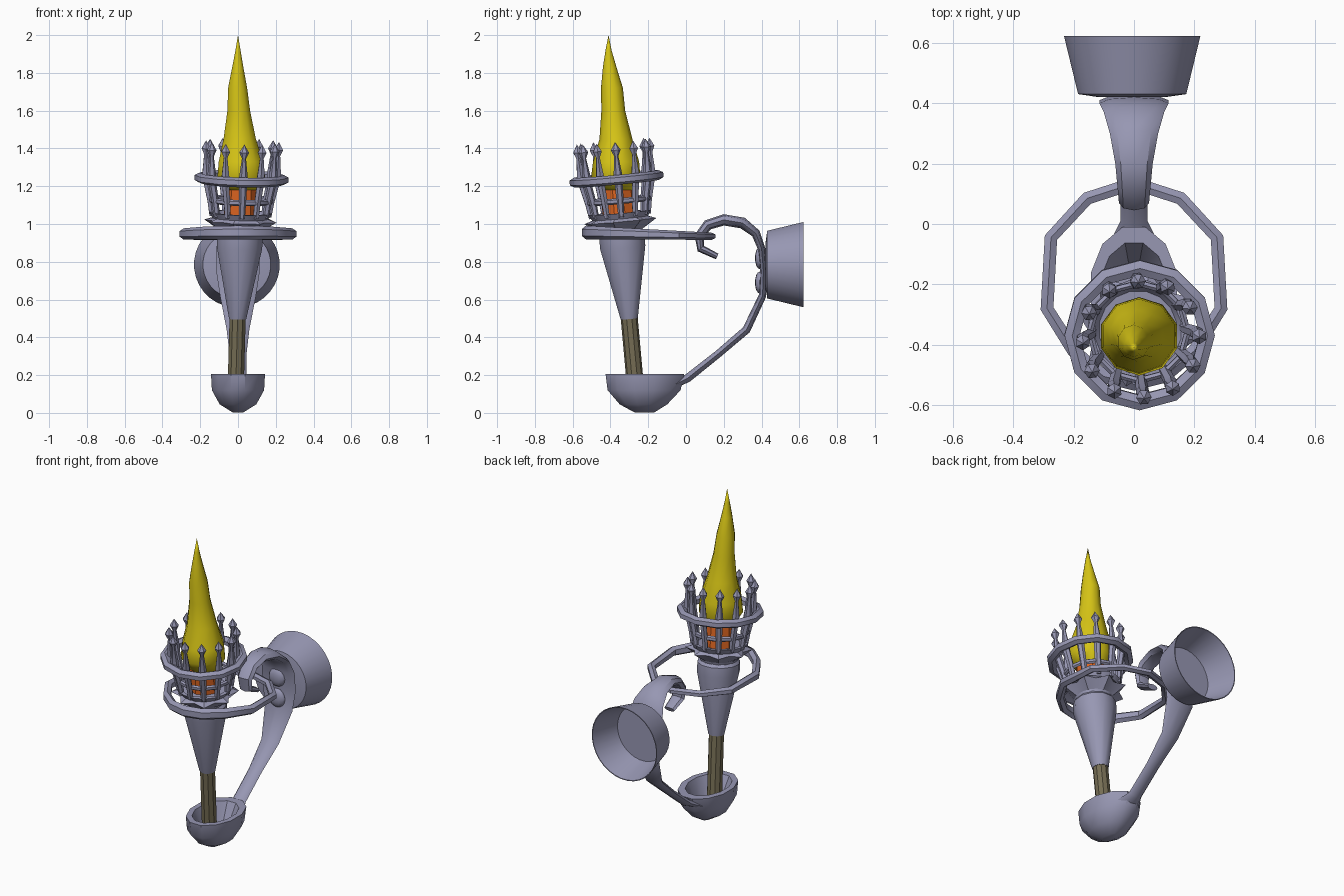
import bpy, bmesh
from math import sin, cos, pi, radians
from mathutils import Matrix, Vector

cube = bpy.data.objects.get("Cube")
if cube:
    bpy.data.objects.remove(cube, do_unlink=True)


def material(name, r, g, b):
    m = bpy.data.materials.new(name)
    m.use_nodes = True
    m.diffuse_color = (r, g, b, 1)
    bsdf = next(n for n in m.node_tree.nodes if n.type == 'BSDF_PRINCIPLED')
    bsdf.inputs["Base Color"].default_value = (r, g, b, 1)
    return m


STEEL = material("blue grey steel", .31, .31, .45)
FLAME = material("flame yellow", .68, .56, .008)
EMBER = material("ember orange", .72, .13, .015)
WOOD = material("dull brown wood", .18, .155, .09)

# The torch leans forward and a touch to one side
LEAN = (Matrix.Translation((-.016, -.255, 0)) @ Matrix.Rotation(radians(1.6), 4, 'Y')
        @ Matrix.Rotation(radians(5.2), 4, 'X'))


def finish(name, bm, mat, matrix=None, angle=35):
    bmesh.ops.remove_doubles(bm, verts=bm.verts, dist=1e-4)
    bmesh.ops.recalc_face_normals(bm, faces=bm.faces)
    mesh = bpy.data.meshes.new(name)
    bm.to_mesh(mesh)
    bm.free()
    mesh.materials.append(mat)
    if matrix:
        mesh.transform(matrix)
    ob = bpy.data.objects.new(name, mesh)
    bpy.context.collection.objects.link(ob)
    bpy.ops.object.select_all(action='DESELECT')
    ob.select_set(True)
    bpy.context.view_layer.objects.active = ob
    bpy.ops.object.shade_smooth_by_angle(angle=radians(angle))
    return ob


def skin(bm, rings, closed=False, caps=(True, True)):
    """Bridge rings of points with quads and cap the ends."""
    rows = [[bm.verts.new(p) for p in ring] for ring in rings]
    n = len(rows[0])
    pairs = list(zip(rows, rows[1:])) + ([(rows[-1], rows[0])] if closed else [])
    for a, b in pairs:
        for i in range(n):
            bm.faces.new((a[i], a[(i + 1) % n], b[(i + 1) % n], b[i]))
    if not closed:
        if caps[0]:
            bm.faces.new(rows[0])
        if caps[1]:
            bm.faces.new(rows[-1])


def ellipse(n, z, rx, ry=None, cx=0, cy=0, spike=1):
    """One horizontal ring; spike scales every other point."""
    ry = rx if ry is None else ry
    out = []
    for i in range(n):
        a, k = 2 * pi * (i + .5) / n, spike if i % 2 else 1
        out.append(Vector((cx + rx * k * cos(a), cy + ry * k * sin(a), z)))
    return out


def lathe(name, n, rows, mat, matrix=None, angle=35):
    bm = bmesh.new()
    skin(bm, [ellipse(n, *row) for row in rows], caps=(rows[0][1] > 0, rows[-1][1] > 0))
    return finish(name, bm, mat, matrix, angle)


def sweep(name, rows, axis, n, mat, closed=False, matrix=None):
    """Sweep an elliptical section; rows are (point, half size along axis, half thickness)."""
    bm, rings, axis = bmesh.new(), [], Vector(axis)
    count = len(rows)
    for i, (p, wide, thick) in enumerate(rows):
        if closed:
            a, b = rows[i - 1][0], rows[(i + 1) % count][0]
        else:
            a, b = rows[max(i - 1, 0)][0], rows[min(i + 1, count - 1)][0]
        side = (Vector(b) - Vector(a)).normalized().cross(axis).normalized()
        angles = [2 * pi * j / n for j in range(n)]
        rings.append([Vector(p) + axis * wide * cos(t) + side * thick * sin(t) for t in angles])
    skin(bm, rings, closed)
    return finish(name, bm, mat, matrix)


def circle_path(n, radius, z):
    return [(radius * cos(2 * pi * i / n), radius * sin(2 * pi * i / n), z) for i in range(n)]


# Flame, with a slightly wavering tip
lathe("flame", 10, [
    (1.18, .09, .09, .015, -.365), (1.25, .132, .13, .017, -.372), (1.33, .124, .122, .016, -.37),
    (1.45, .09, .087, .009, -.371), (1.6, .063, .063, .004, -.385), (1.72, .053, .058, -.002, -.392),
    (1.83, .031, .036, -.001, -.404), (1.92, .014, .016, 0, -.41), (2.0, 0, 0, 0, -.41)],
    FLAME, angle=60)

# Embers, stick and tapered handle
lathe("embers", 10, [(1.04, .092), (1.21, .086)], EMBER, LEAN)
lathe("stick", 10, [(.1, .045), (.52, .045)], WOOD, LEAN)
lathe("handle_cone", 12, [(.5, .047), (.88, .124), (.94, .124), (.97, .1)], STEEL, LEAN)

# Spiked collar and shallow bowl under the embers
lathe("spiked_collar", 16, [
    (.93, .1), (.97, .115), (1.02, .15, .15, 0, 0, 1.3), (1.035, .15), (1.065, .168),
    (1.065, .145), (1.045, .13)], STEEL, LEAN, 25)

# Basket hoops
sweep("basket_rim", [(p, .026, .029) for p in circle_path(12, .224, 1.245)],
      (0, 0, 1), 6, STEEL, True, LEAN)
sweep("basket_hoop", [(p, .016, .012) for p in circle_path(12, .162, 1.13)],
      (0, 0, 1), 6, STEEL, True, LEAN)

# Basket bars with pointed finials
for k in range(12):
    turn = Matrix.Rotation(2 * pi * (k + .1) / 12, 4, 'Z')
    profile = [(1.045, .016, .15), (1.12, .019, .16), (1.23, .021, .184), (1.27, .023, .188),
               (1.37, .011, .192), (1.402, .026, .193), (1.445, 0, .193)]
    lathe(f"basket_bar_{k + 1}", 6, [(z, r, r, off, 0) for z, r, off in profile],
          STEEL, LEAN @ turn)

# Loop that holds the torch and hangs on the hook
half = [(.155, .085), (.275, -.045), (.288, -.28), (.2, -.42), (.1, -.505)]
outline = [(0, .135)] + half + [(0, -.53)] + [(-x, y) for x, y in reversed(half)]
loop = []
for x, y in outline:
    t = (.135 - y) / .665
    loop.append(((x, y, .935 + .02 * t), .019 + .017 * t, .025))
sweep("holder_loop", loop, (0, 0, 1), 6, STEEL, True)

# Hollow ladle cup that the stick stands in
lathe("bottom_cup", 12, [
    (.003, .03, .055, 0, -.22), (.045, .1, .13, 0, -.225), (.12, .143, .2, 0, -.222),
    (.205, .148, .215, 0, -.218), (.205, .115, .168, 0, -.225), (.08, .07, .1, 0, -.225)], STEEL)

# Arm rising from the cup, up the wall mount and over into the hook
arm = [(-.06, .15, .08, .02), (.01, .185, .045, .022), (.17, .312, .045, .02),
       (.32, .44, .06, .022), (.405, .62, .095, .02), (.41, .75, .115, .018),
       (.4, .87, .115, .02), (.37, .95, .1, .024), (.3, 1.005, .08, .03),
       (.2, 1.022, .062, .03), (.115, .995, .054, .028), (.07, .935, .05, .026),
       (.078, .87, .044, .022), (.165, .828, .036, .016)]
sweep("arm_and_hook", [((0, y, z), w, t) for y, z, w, t in arm], (1, 0, 0), 8, STEEL)

# Domed rivets on the arm
for i, z in enumerate((.69, .82)):
    bm = bmesh.new()
    bmesh.ops.create_uvsphere(bm, u_segments=12, v_segments=8, radius=1)
    place = Matrix.Translation((0, .39, z)) @ Matrix.Diagonal((.055, .025, .058, 1))
    finish(f"rivet_{i + 1}", bm, STEEL, place, 60)

# Flared wall mount, open at the back
to_wall = Matrix.Translation((-.006, 0, .785)) @ Matrix.Rotation(radians(-90), 4, 'X')
lathe("wall_mount", 32, [
    (.42, .11), (.43, .18), (.623, .227), (.623, .222), (.445, .172)], STEEL, to_wall)
